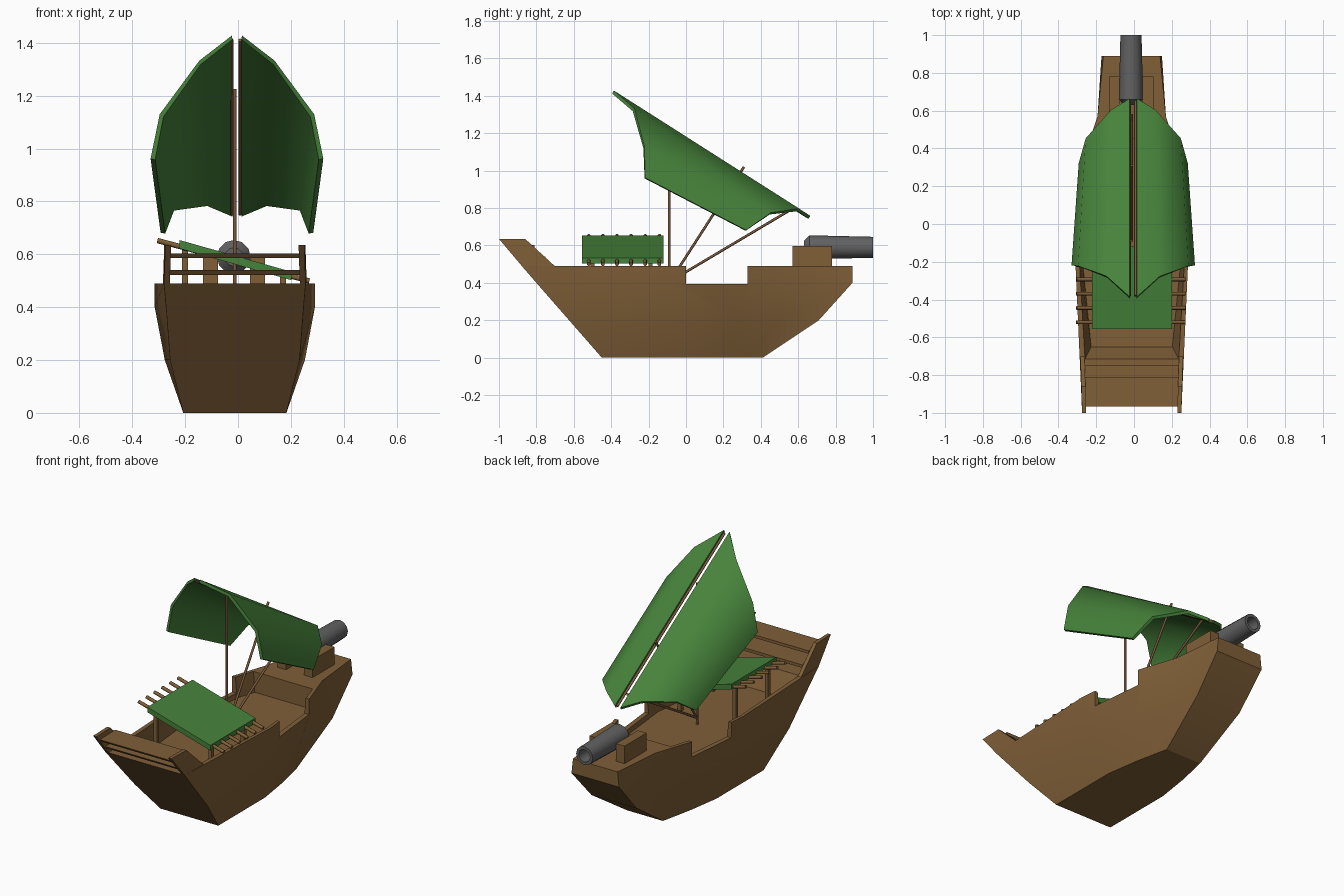
import bpy, bmesh, math
from mathutils import Vector

if "Cube" in bpy.data.objects:
    bpy.data.objects.remove(bpy.data.objects["Cube"])

CX = -0.012  # centre line of the boat


def material(name, rgb):
    m = bpy.data.materials.new(name)
    m.diffuse_color = (*rgb, 1)
    m.use_nodes = True
    m.node_tree.nodes["Principled BSDF"].inputs["Base Color"].default_value = m.diffuse_color
    return m


WOOD = material("brown wood", (0.215, 0.115, 0.039))
SPAR = material("reddish wood", (0.19, 0.098, 0.045))
GREEN = material("green cloth", (0.062, 0.225, 0.043))
IRON = material("grey iron", (0.12, 0.12, 0.122))


def make(name, verts, faces, mat, smooth=None):
    me = bpy.data.meshes.new(name)
    bm = bmesh.new()
    vs = [bm.verts.new(v) for v in verts]
    for f in faces:
        bm.faces.new([vs[i] for i in f])
    bmesh.ops.remove_doubles(bm, verts=bm.verts, dist=1e-5)
    bmesh.ops.recalc_face_normals(bm, faces=bm.faces)
    bm.to_mesh(me)
    bm.free()
    ob = bpy.data.objects.new(name, me)
    bpy.context.collection.objects.link(ob)
    me.materials.append(mat)
    if smooth:
        shade(ob, smooth)
    return ob


def select(ob):
    bpy.ops.object.select_all(action='DESELECT')
    ob.select_set(True)
    bpy.context.view_layer.objects.active = ob


def shade(ob, angle):
    select(ob)
    bpy.ops.object.shade_smooth_by_angle(angle=math.radians(angle))


def prism(name, bottom, top, mat):
    """Solid between two matching point loops."""
    n = len(bottom)
    faces = [tuple(range(n)), tuple(range(n, 2 * n))]
    faces += [(i, (i + 1) % n, (i + 1) % n + n, i + n) for i in range(n)]
    return make(name, list(bottom) + list(top), faces, mat)


def box(name, x, y, z, mat, lean=0):
    """Box whose front face can lean outward towards the top."""
    def loop(d):
        return [(x[0], y[0] + d), (x[1], y[0] + d), (x[1], y[1]), (x[0], y[1])]
    return prism(name, [(*p, z[0]) for p in loop(lean)], [(*p, z[1]) for p in loop(0)], mat)


def rod(name, a, b, r, mat, sides=8):
    a, b = Vector(a), Vector(b)
    q = (b - a).to_track_quat('Z', 'Y')
    ring = [q @ Vector((r * math.cos(t), r * math.sin(t), 0))
            for t in [2 * math.pi * i / sides for i in range(sides)]]
    ob = prism(name, [a + p for p in ring], [b + p for p in ring], mat)
    shade(ob, 50)
    return ob


# Hull: loft of stations; each gives y and half width at four heights
LEVELS = (0, 0.2, 0.4, 0.49)
STATIONS = [
    ((-0.45, -0.625, -0.80, -0.878), (0.195, 0.245, 0.26, 0.268)),
    ((0.0, -0.05, -0.1, -0.1), (0.195, 0.265, 0.303, 0.303)),
    ((0.2, 0.28, 0.34, 0.34), (0.165, 0.225, 0.258, 0.258)),
    ((0.32, 0.50, 0.57, 0.57), (0.14, 0.17, 0.181, 0.181)),
    ((0.41, 0.71, 0.89, 0.89), (0.12, 0.152, 0.16, 0.15)),
]
verts, faces = [], []
for ys, hs in STATIONS:
    side = list(zip(ys, hs, LEVELS))
    verts += [(CX - h, y, z) for y, h, z in reversed(side)]
    verts += [(CX + h, y, z) for y, h, z in side]
for s in range(len(STATIONS) - 1):
    for i in range(8):
        j = (i + 1) % 8
        faces.append((s * 8 + i, s * 8 + j, s * 8 + 8 + j, s * 8 + 8 + i))
for base in (0, 8 * (len(STATIONS) - 1)):
    faces += [tuple(base + k for k in (i, i + 1, 6 - i, 7 - i)) for i in range(3)]
hull = make("hull", verts, faces, WOOD)

# Sunken deck with sloping sides, and low gunwales amidships
floor = [(-0.65, 0.215), (-0.1, 0.27), (0.34, 0.225), (0.45, 0.19)]
rim = [(-0.72, 0.25), (-0.1, 0.286), (0.34, 0.236), (0.45, 0.2)]


def outline(side, z):
    return ([(CX - h, y, z) for y, h in side] + [(CX + h, y, z) for y, h in reversed(side)])


cutters = [prism("deck_cutter", outline(floor, 0.365), outline(rim, 0.5), WOOD),
           box("gunwale_cutter", (-0.5, 0.5), (0.0, 0.33), (0.395, 0.75), WOOD)]
for c in cutters:
    c.hide_render = True
    mod = hull.modifiers.new(c.name, 'BOOLEAN')
    mod.operation, mod.solver, mod.object = 'DIFFERENCE', 'EXACT', c
    select(hull)
    bpy.ops.object.modifier_apply(modifier=mod.name)
    bpy.data.objects.remove(c)
shade(hull, 25)

# Raised stern sides
for s, tag in ((-1, "left"), (1, "right")):
    prof = [(-0.876, 0.488, 0.268), (-1.0, 0.635, 0.263), (-0.86, 0.635, 0.267), (-0.70, 0.488, 0.272)]
    prism("stern_side_" + tag, [(CX + s * h, y, z) for y, z, h in prof],
          [(CX + s * (h - 0.022), y, z) for y, z, h in prof], WOOD)

# Stern steps between the raised sides
for y0, y1, z in ((-0.965, -0.81, 0.585), (-0.91, -0.75, 0.522)):
    box("stern_step", (CX - 0.247, CX + 0.247), (y0, y1), (z, z + 0.018), WOOD, lean=0.016)

# Tilted awning resting on cross sticks, with legs
def awning_top(x):
    return 0.654 - 0.283 * (x + 0.222)


corners = [(-0.222, -0.555), (0.202, -0.555), (0.202, -0.12), (-0.222, -0.12)]
prism("awning", [(x, y, awning_top(x) - 0.032) for x, y in corners],
      [(x, y, awning_top(x)) for x, y in corners], GREEN)
for i in range(6):
    y = -0.52 + i * 0.0755
    rod("awning_stick", (-0.305, y, 0.652), (0.27, y, 0.499), 0.01, WOOD)
for x in (-0.2, 0.17):
    for y in (-0.50, -0.19):
        box("awning_leg", (x - 0.011, x + 0.011), (y - 0.011, y + 0.011),
            (0.36, awning_top(x) - 0.02), WOOD)

# Sail: two mirrored curved panels with a spar along each inner edge
upper = [(0.018, -0.39, 1.42), (0.14, -0.28, 1.325), (0.285, -0.225, 1.125), (0.318, -0.22, 0.96)]
lower = [(0.018, 0.66, 0.75), (0.115, 0.60, 0.79), (0.245, 0.45, 0.77), (0.28, 0.32, 0.68)]
for s, tag in ((-1, "left"), (1, "right")):
    pts = [(s * x - 0.004, y, z) for x, y, z in upper + lower]
    panel = make("sail_" + tag, pts, [(i, i + 1, i + 5, i + 4) for i in range(3)], GREEN)
    mod = panel.modifiers.new("thickness", 'SOLIDIFY')
    mod.thickness, mod.offset = 0.018, 0
    select(panel)
    bpy.ops.object.modifier_apply(modifier=mod.name)
    shade(panel, 50)
    x = s * 0.016 - 0.008
    rod("sail_spar_" + tag, (x, -0.38, 1.41), (x, 0.65, 0.752), 0.007, SPAR)

# Mast and two leaning stays
rod("mast", (CX, -0.09, 0.355), (CX, -0.09, 1.225), 0.007, SPAR)
rod("stay_steep", (CX, -0.09, 0.40), (CX, 0.31, 1.02), 0.007, SPAR)
rod("stay_low", (CX, -0.09, 0.405), (CX, 0.58, 0.803), 0.007, SPAR)

# Cannon: hollow lathed barrel on two cheeks
prof = [(0.63, 0.035), (0.66, 0.064), (1.0, 0.056), (1.0, 0.038), (0.84, 0.036)]
N = 12
verts = [(-0.016 + r * math.cos(2 * math.pi * k / N), y, 0.59 + r * math.sin(2 * math.pi * k / N))
         for y, r in prof for k in range(N)]
faces = [(a * N + k, a * N + (k + 1) % N, a * N + N + (k + 1) % N, a * N + N + k)
         for a in range(4) for k in range(N)]
faces += [tuple(range(N)), tuple(range(4 * N, 5 * N))]
make("cannon", verts, faces, IRON, 35)
for s in (-1, 1):
    a, b = sorted((-0.015 + s * 0.06, -0.015 + s * 0.118))
    box("cannon_cheek", (a, b), (0.57, 0.78), (0.48, 0.597), WOOD)
